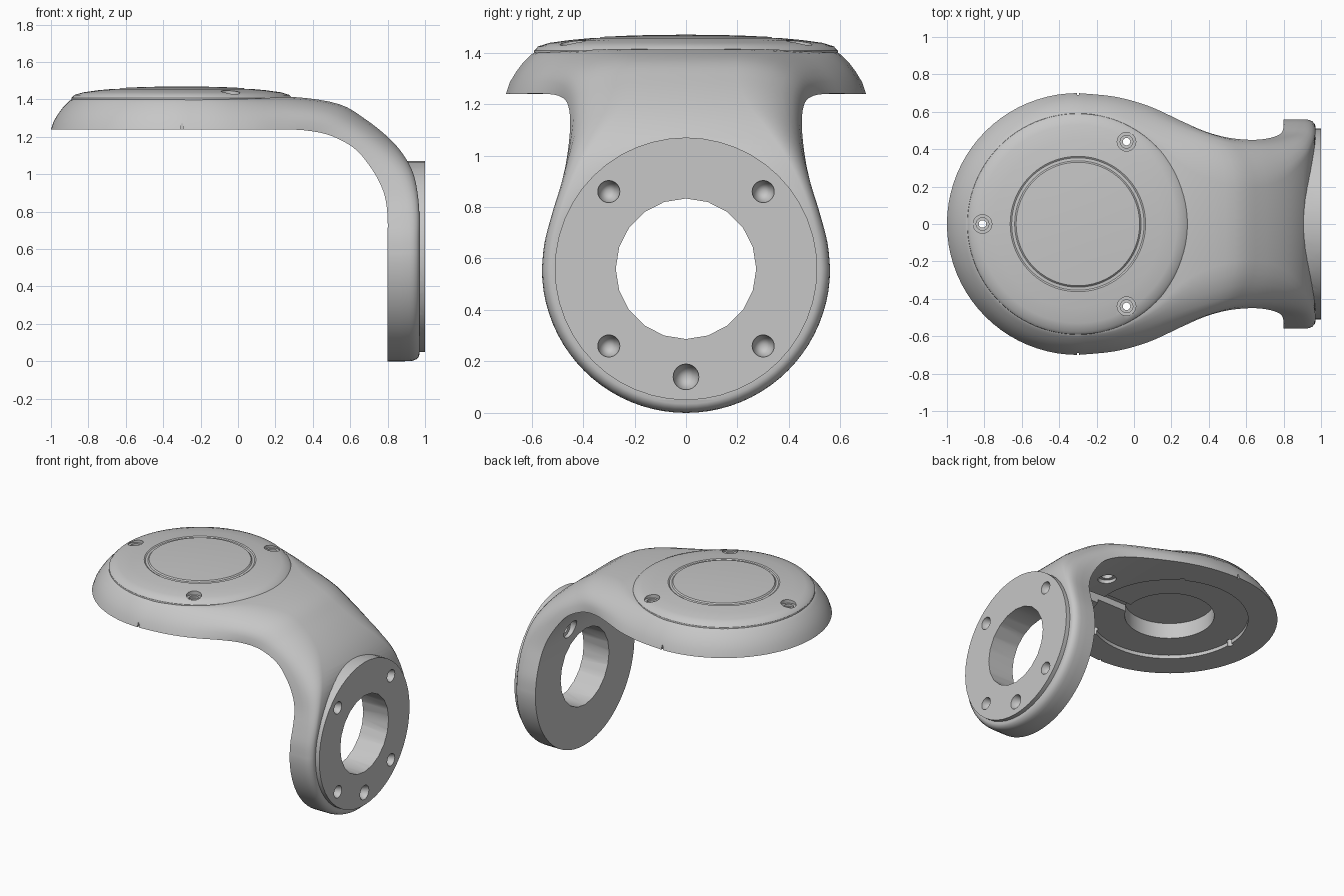
import bpy, bmesh
from math import sin, cos, pi
from mathutils import Vector

if "Cube" in bpy.data.objects:
    bpy.data.objects.remove(bpy.data.objects["Cube"], do_unlink=True)

grey = bpy.data.materials.new("satin grey")
grey.use_nodes = True
grey.diffuse_color = (0.57, 0.57, 0.57, 1)
grey.node_tree.nodes["Principled BSDF"].inputs["Base Color"].default_value = (0.57, 0.57, 0.57, 1)

HEAD = Vector((-0.3, 0, 0))      # vertical axis of the round head
RING = Vector((0, 0, 0.56))      # horizontal axis of the mounting ring


def make(name, bm):
    bmesh.ops.remove_doubles(bm, verts=bm.verts[:], dist=1e-5)
    bmesh.ops.recalc_face_normals(bm, faces=bm.faces[:])
    mesh = bpy.data.meshes.new(name)
    bm.to_mesh(mesh)
    bm.free()
    mesh.materials.append(grey)
    ob = bpy.data.objects.new(name, mesh)
    bpy.context.collection.objects.link(ob)
    return ob


def skin(name, rows):
    """Join closed rows of points; rows that collapse to a pole are merged."""
    bm = bmesh.new()
    vs = [[bm.verts.new(p) for p in row] for row in rows]
    for a, b in zip(vs, vs[1:]):
        for j in range(len(a)):
            k = (j + 1) % len(a)
            bm.faces.new((a[j], a[k], b[k], b[j]))
    return make(name, bm)


def lathe(name, profile, centre, axis="z", n=64):
    """Turn (radius, height) pairs, both ends on the axis."""
    rows = []
    for r, h in profile:
        ring = [(r * cos(2 * pi * i / n), r * sin(2 * pi * i / n)) for i in range(n)]
        rows.append([centre + Vector((a, b, h) if axis == "z" else (h, a, b)) for a, b in ring])
    return skin(name, rows)


def rod(name, r, lo, hi, centre, axis="z", n=64):
    return lathe(name, [(0, lo), (r, lo), (r, hi), (0, hi)], centre, axis, n)


def box(name, lo, hi):
    bm = bmesh.new()
    bmesh.ops.create_cube(bm, size=1)
    for v in bm.verts:
        v.co = [l + (c + 0.5) * (h - l) for l, h, c in zip(lo, hi, v.co)]
    return make(name, bm)


def combine(target, tool, operation, keep=False):
    mod = target.modifiers.new("combine", "BOOLEAN")
    mod.operation, mod.object, mod.solver = operation, tool, "EXACT"
    mod.use_hole_tolerant = True
    bpy.context.view_layer.objects.active = target
    bpy.ops.object.modifier_apply(modifier=mod.name)
    if not keep:
        bpy.data.objects.remove(tool, do_unlink=True)


# Edge shapes (through thickness, inward): sloping head rim, crowned arm, filleted ring rim
HEAD_EDGE = [(0, 0), (0.28, 0.14), (0.55, 0.38), (0.75, 0.6), (0.88, 0.79), (0.96, 0.91), (1, 1)]
ARM_EDGE = [(0, 0), (0.28, 0.06), (0.52, 0.17), (0.7, 0.33), (0.85, 0.53), (0.95, 0.76), (1, 1)]
RING_EDGE = [(0, 0), (0.4, 0), (0.68, 0.01), (0.8, 0.1), (0.9, 0.3), (0.97, 0.65), (1, 1)]
EDGES = [HEAD_EDGE, ARM_EDGE, RING_EDGE]

# Arm stations: inner x, z, half width, outer x, z, half width, edge blend
ARM = [
    (-0.3, 1.24, 0.70, -0.3, 1.40, 0.59, 0),
    (-0.1, 1.24, 0.68, -0.1, 1.40, 0.56, 0.05),
    (0.08, 1.24, 0.63, 0.1, 1.405, 0.45, 0.4),
    (0.25, 1.24, 0.552, 0.31, 1.412, 0.28, 0.9),
    (0.38, 1.232, 0.495, 0.54, 1.375, 0.20, 1),
    (0.5, 1.205, 0.462, 0.68, 1.295, 0.20, 1),
    (0.62, 1.14, 0.45, 0.80, 1.20, 0.24, 1),
    (0.70, 1.05, 0.455, 0.88, 1.11, 0.31, 1.1),
    (0.76, 0.95, 0.47, 0.935, 1.01, 0.38, 1.3),
    (0.79, 0.86, 0.49, 0.96, 0.90, 0.44, 1.6),
    (0.80, 0.76, 0.522, 0.97, 0.78, 0.485, 1.85),
    (0.80, 0.66, 0.55, 0.97, 0.66, 0.515, 2),
    (0.80, 0.56, 0.56, 0.97, 0.56, 0.525, 2),
]


def mirror_row(half):
    return half + [(x, -y, z) for x, y, z in reversed(half)]


def arm_row(s):
    xi, zi, wi, xo, zo, wo, b = s
    b = min(max(b, 0), 2)
    first = min(int(b), 1)
    half = []
    for (t0, f0), (t1, f1) in zip(EDGES[first], EDGES[first + 1]):
        t, f = t0 + (t1 - t0) * (b - first), f0 + (f1 - f0) * (b - first)
        half.append((xi + (xo - xi) * t, wi + (wo - wi) * f, zi + (zo - zi) * t))
    return mirror_row(half)


def catmull(a, b, c, d, t):
    return [0.5 * (2 * q + (r - p) * t + (2 * p - 5 * q + 4 * r - s) * t * t
                   + (3 * q - p - 3 * r + s) * t ** 3) for p, q, r, s in zip(a, b, c, d)]


# Body: half round head, swept arm, half round ring, skinned as one shell
STEPS = 20
rows = []
for i in range(STEPS):
    a = pi / 2 * i / STEPS
    rows.append(mirror_row([(-0.3 - (0.7 - 0.11 * f) * cos(a), (0.7 - 0.11 * f) * sin(a),
                             1.24 + 0.16 * t) for t, f in HEAD_EDGE]))
for i in range(len(ARM) - 1):
    quad = [ARM[min(max(i + o, 0), len(ARM) - 1)] for o in (-1, 0, 1, 2)]
    rows += [arm_row(catmull(*quad, t / 4)) for t in range(4)]
for i in range(STEPS + 1):
    a = pi / 2 * i / STEPS
    rows.append(mirror_row([(0.8 + 0.17 * t, (0.56 - 0.035 * f) * cos(a),
                             0.56 - (0.56 - 0.035 * f) * sin(a)) for t, f in RING_EDGE]))
body = skin("bracket_body", rows)

# Underside: narrow cable channel, shallow round recess, deep centre pocket
combine(body, box("channel", (-0.2, -0.135, 1.1), (0.42, -0.05, 1.31)), "DIFFERENCE")
combine(body, rod("recess", 0.51, 1.12, 1.265, HEAD), "DIFFERENCE")
combine(body, rod("pocket", 0.29, 1.14, 1.375, HEAD), "DIFFERENCE")

# Counterbored openings under the arm and on the inside of the bend
upper = lathe("upper_outlet", [(0, 1.16), (0.06, 1.16), (0.06, 1.262), (0.038, 1.262),
                               (0.038, 1.34), (0, 1.34)], Vector((0.35, 0.145, 0)), n=24)
lower = lathe("lower_outlet", [(0, 0.6), (0.065, 0.6), (0.065, 0.82), (0.04, 0.82),
                               (0.04, 0.87), (0, 0.87)], Vector((0, 0.2, 0.91)), "x", 24)
for opening in (upper, lower):
    combine(body, opening, "DIFFERENCE")

# Raised mounting face on the ring
combine(body, rod("mounting_face", 0.51, 0.88, 1.0, RING, "x", 48), "UNION")

# Ring bore and blind conical bolt holes
combine(body, rod("bore", 0.273, 0.5, 1.2, RING, "x", 20), "DIFFERENCE")
bolts = [(y, z, 0.043) for y in (-0.3, 0.3) for z in (-0.3, 0.3)] + [(0, -0.42, 0.05)]
for y, z, r in bolts:
    hole = lathe("bolt_hole", [(0, 1.05), (r, 1.05), (r, 0.995), (0, 0.9)],
                 RING + Vector((0, y, z)), "x", 24)
    combine(body, hole, "DIFFERENCE")

# Small index notches at the widest points of the head rim
for lo, hi in ((0.685, 0.75), (-0.75, -0.685)):
    combine(body, box("notch", (-0.306, lo, 1.2), (-0.294, hi, 1.27)), "DIFFERENCE")

# Domed cover with a faint ring groove
cover = lathe("head_cover", [(0, 1.385), (0.585, 1.385), (0.592, 1.395), (0.59, 1.408),
                             (0.575, 1.424), (0.53, 1.438), (0.45, 1.449), (0.362, 1.457),
                             (0.354, 1.452), (0.338, 1.453), (0.33, 1.461), (0.2, 1.467),
                             (0, 1.47)], HEAD, n=96)

# Three counterbored screw holes through the cover and head
for x, y in ((-0.04, 0.44), (-0.04, -0.44), (-0.81, 0)):
    screw = lathe("screw_hole", [(0, 1.1), (0.02, 1.1), (0.02, 1.405), (0.034, 1.405),
                                 (0.034, 1.42), (0.05, 1.42), (0.05, 1.6), (0, 1.6)],
                  Vector((x, y, 0)), n=24)
    combine(cover, screw, "DIFFERENCE", keep=True)
    combine(body, screw, "DIFFERENCE")

# Smooth shading with sharp cut edges
for ob in (body, cover):
    bpy.ops.object.select_all(action="DESELECT")
    ob.select_set(True)
    bpy.context.view_layer.objects.active = ob
    bpy.ops.object.shade_smooth_by_angle(angle=0.6)
